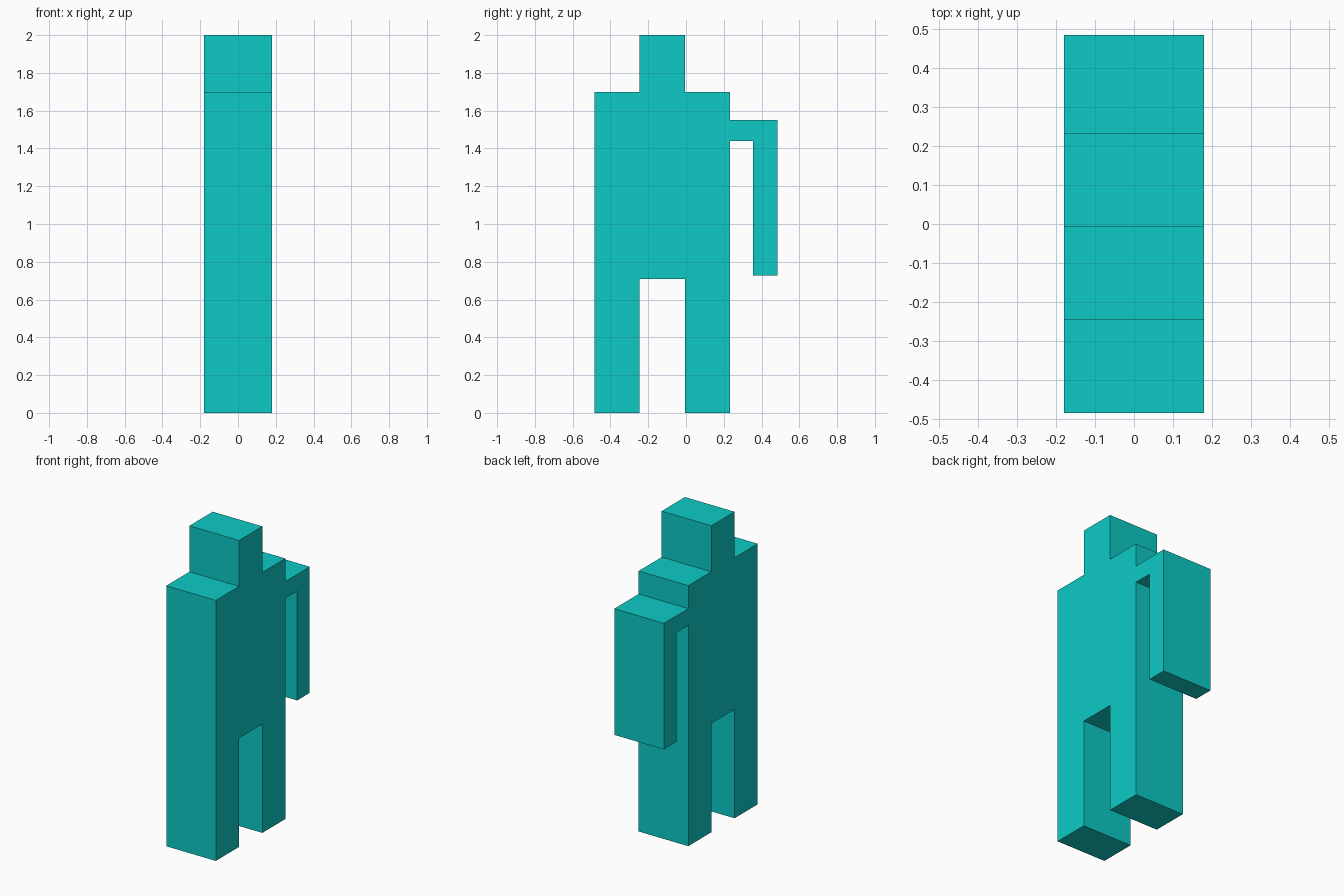
import bpy, bmesh
from mathutils import Vector

if "Cube" in bpy.data.objects:
    bpy.data.objects.remove(bpy.data.objects["Cube"])

HALF_DEPTH = 0.179

teal = bpy.data.materials.new("teal")
teal.diffuse_color = (0.004, 0.591, 0.558, 1.0)
teal.use_nodes = True
teal.node_tree.nodes["Principled BSDF"].inputs["Base Color"].default_value = teal.diffuse_color

# Side outline (y, z): legs, torso, head and the single bent arm
outline = [
    (-0.484, 0), (-0.245, 0), (-0.245, 0.71), (-0.005, 0.71),
    (-0.005, 0), (0.232, 0), (0.232, 1.44), (0.355, 1.44),
    (0.355, 0.727), (0.484, 0.727), (0.484, 1.55), (0.232, 1.55),
    (0.232, 1.70), (-0.005, 1.70), (-0.005, 2.0), (-0.245, 2.0),
    (-0.245, 1.70), (-0.484, 1.70),
]

# Blocky figure: outline extruded across x
bm = bmesh.new()
face = bm.faces.new([bm.verts.new((-HALF_DEPTH, y, z)) for y, z in outline])
result = bmesh.ops.extrude_face_region(bm, geom=[face])
moved = [v for v in result["geom"] if isinstance(v, bmesh.types.BMVert)]
bmesh.ops.translate(bm, verts=moved, vec=Vector((2 * HALF_DEPTH, 0, 0)))

# Keep exactly one cap on each side, facing outward
caps = [f for f in bm.faces if all(abs(v.co.x + HALF_DEPTH) < 1e-5 for v in f.verts)]
if not caps:
    bm.verts.ensure_lookup_table()
    bm.faces.new([v for v in bm.verts if v.co.x < 0])
bmesh.ops.recalc_face_normals(bm, faces=bm.faces[:])

mesh = bpy.data.meshes.new("blocky_figure")
bm.to_mesh(mesh)
bm.free()
mesh.materials.append(teal)
figure = bpy.data.objects.new("blocky_figure", mesh)
bpy.context.collection.objects.link(figure)
